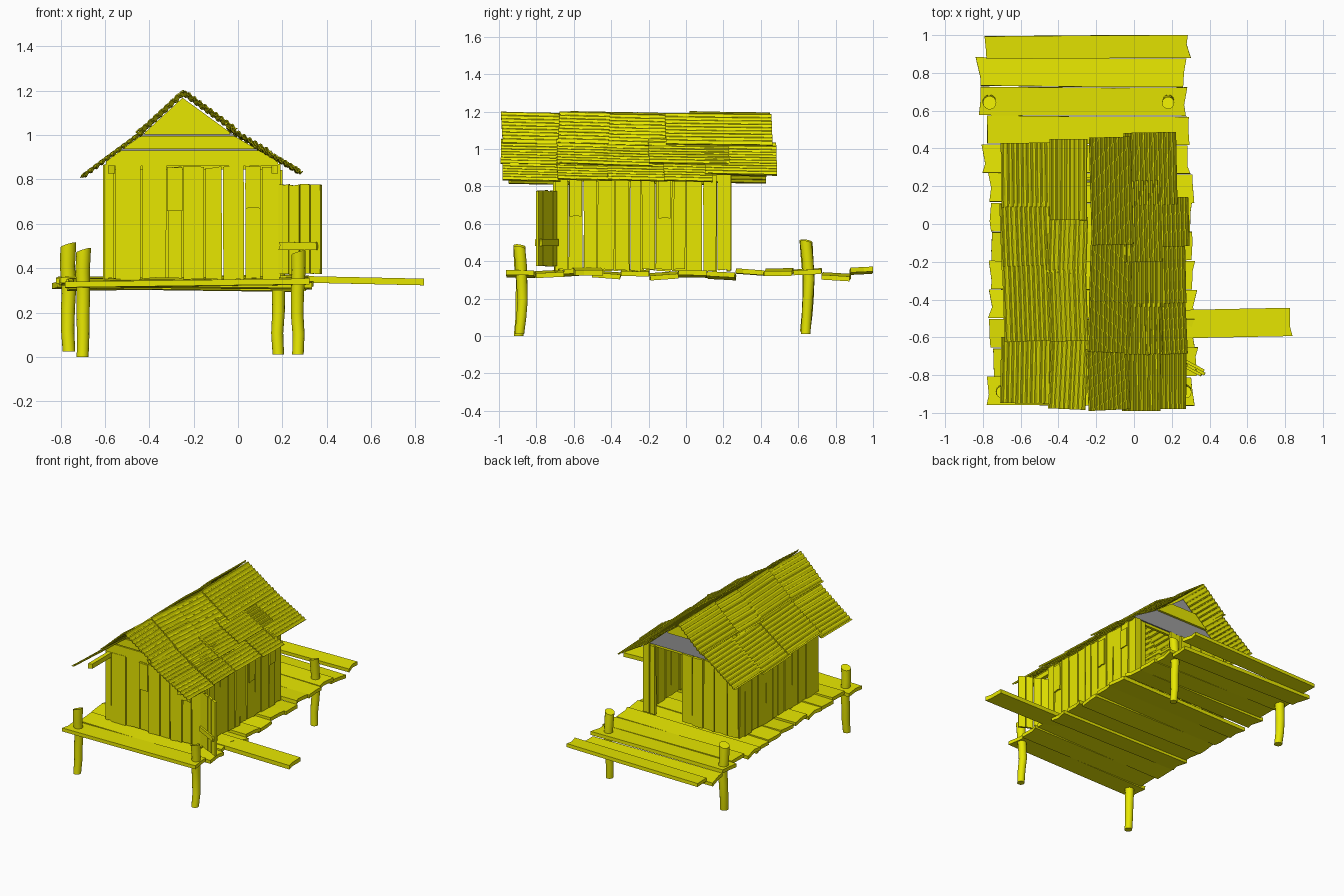
import bpy, bmesh, math, random
from mathutils import Matrix, Vector

random.seed(4)
if "Cube" in bpy.data.objects:
    bpy.data.objects.remove(bpy.data.objects["Cube"])


def material(name, rgb):
    m = bpy.data.materials.new(name)
    m.use_nodes = True
    m.diffuse_color = (*rgb, 1)
    m.node_tree.nodes["Principled BSDF"].inputs["Base Color"].default_value = (*rgb, 1)
    return m


YELLOW = material("yellow wood", (0.8, 0.8, 0.0))
GREY = material("grey board", (0.33, 0.33, 0.33))


def finish(name, bm, mat=YELLOW):
    bmesh.ops.recalc_face_normals(bm, faces=bm.faces)
    mesh = bpy.data.meshes.new(name)
    bm.to_mesh(mesh)
    bm.free()
    ob = bpy.data.objects.new(name, mesh)
    mesh.materials.append(mat)
    bpy.context.collection.objects.link(ob)
    return ob


def jit(a):
    return random.uniform(-a, a)


def frame(x, y, origin):
    """Matrix with the given local x and y directions."""
    x, y = Vector(x), Vector(y)
    m = Matrix((x, y, x.cross(y))).transposed().to_4x4()
    m.translation = origin
    return m


def slab(name, outline, thick, matrix, mat=YELLOW):
    """Flat outline given thickness and placed by a matrix."""
    bm = bmesh.new()
    face = bm.faces.new([bm.verts.new((u, v, -thick / 2)) for u, v in outline])
    top = bmesh.ops.extrude_face_region(bm, geom=[face])
    moved = [g for g in top["geom"] if isinstance(g, bmesh.types.BMVert)]
    bmesh.ops.translate(bm, verts=moved, vec=(0, 0, thick))
    bm.transform(matrix)
    return finish(name, bm, mat)


def plank(name, length, width, thick, matrix, rough=0.01):
    """Board along local x with ragged ends and a slightly uneven width."""
    l, w = length / 2, width / 2
    pts = [(-l + jit(rough), -w), (jit(l / 3), -w + jit(rough / 4)),
           (l + jit(rough), -w), (l - rough / 2 + jit(rough / 2), jit(w / 2)),
           (l + jit(rough), w), (jit(l / 3), w + jit(rough / 4)),
           (-l + jit(rough), w), (-l + rough / 2 + jit(rough / 2), jit(w / 2))]
    return slab(name, pts, thick, matrix)


# Deck of loose cross planks
heights = [.34, .34, .35, .335, .345, .33, .34, .33, .35, .35, .352, .325, .357]
lefts = [-.77, -.75, -.77, -.76, -.76, -.76, -.77, -.77, -.8, -.79, -.825, -.825, -.79]
rights = [.31, .33, .31, .32, .32, .31, .31, .32, .29, .29, .27, .27, .29]
for i, (z, a, b) in enumerate(zip(heights, lefts, rights)):
    y = min(-0.885 + 0.1535 * i, 0.937)
    m = (Matrix.Translation(((a + b) / 2, y, z - 0.008)) @ Matrix.Rotation(jit(0.008), 4, "Z")
         @ Matrix.Rotation(jit(0.016), 4, "Y") @ Matrix.Rotation(jit(0.08), 4, "X"))
    plank("deck_plank", b - a, 0.12 if i == 12 else 0.15, 0.026, m, 0.014)

# Gangway plank on the side
m = (Matrix.Translation((0.5, -0.525, 0.345)) @ Matrix.Rotation(0.02, 4, "Z")
     @ Matrix.Rotation(0.022, 4, "Y"))
plank("gangway_plank", 0.66, 0.15, 0.03, m, 0.01)


# Crooked round posts
def post(name, x, y, z0, z1, r):
    bm = bmesh.new()
    rings, sides = [], 14
    for k in range(6):
        t = k / 5
        cx, cy = x + jit(0.004), y + 0.014 * math.sin(t * 3) + jit(0.004)
        rad = r * (0.86 + 0.22 * t)
        slope = 0.3 if k == 5 else 0
        ring = []
        for s in range(sides):
            a = math.tau * s / sides
            dx, dy = rad * math.cos(a), rad * math.sin(a)
            ring.append(bm.verts.new((cx + dx, cy + dy, z0 + (z1 - z0) * t + slope * (dx - dy / 2))))
        rings.append(ring)
    for lo, hi in zip(rings, rings[1:]):
        for s in range(sides):
            n = (s + 1) % sides
            bm.faces.new((lo[s], lo[n], hi[n], hi[s]))
    bm.faces.new(rings[0])
    bm.faces.new(rings[-1])
    ob = finish(name, bm)
    bpy.ops.object.select_all(action="DESELECT")
    bpy.context.view_layer.objects.active = ob
    ob.select_set(True)
    bpy.ops.object.shade_smooth_by_angle()


post("front_right_post", -0.697, -0.895, 0, 0.48, 0.031)
post("front_left_post", 0.27, -0.89, 0.01, 0.47, 0.03)
post("back_right_post", -0.765, 0.64, 0.025, 0.505, 0.033)
post("back_left_post", 0.18, 0.64, 0.01, 0.5, 0.03)

# Plank walls
X0, X1, Y0, Y1 = -0.595, 0.18, -0.69, 0.23
UP = (0, 0, 1)


def wall(name, edges, along, fixed):
    for a, b in zip(edges, edges[1:]):
        z0, z1 = 0.35 + jit(0.006), 0.86 + jit(0.006)
        mid, zc, off = (a + b) / 2, (z0 + z1) / 2, fixed + jit(0.005)
        if along == "x":
            m = frame(UP, (1, 0, 0), (mid, off, zc))
        else:
            m = frame(UP, (0, 1, 0), (off, mid, zc))
        m = m @ Matrix.Rotation(jit(0.005), 4, "Z")
        plank(name, z1 - z0, b - a - 0.007, 0.02, m, 0.004)


side = [-.7, -.63, -.55, -.475, -.38, -.3, -.24, -.165, -.07, 0, .09, .165, .24]
wall("front_wall_plank", [-.605, -.555, -.435, -.32, -.25, -.15, -.07, .03, .105, .19], "x", Y0)
wall("left_wall_plank", side, "y", X1)
wall("right_wall_plank", [-y - 0.46 for y in reversed(side)], "y", X0)
wall("back_wall_plank", [-.605, -.51, -.4, -.31, -.22, -.13], "x", Y1)
wall("back_wall_plank", [.09, .135, .19], "x", Y1)

# Short patches nailed over the walls
for x, z, h in ((-.285, .755, .2), (.067, .765, .19)):
    plank("front_patch", h, 0.068, 0.012, frame(UP, (1, 0, 0), (x, Y0 - 0.014, z)), 0.003)
for y, z, h in ((-.59, .74, .2), (-.115, .73, .2), (.125, .74, .14)):
    plank("left_patch", h, 0.065, 0.012, frame(UP, (0, 1, 0), (X1 + 0.014, y, z)), 0.003)

# Eave beams running front to back along both side walls
for x in (X0 + 0.025, X1 - 0.015):
    plank("eave_beam", 1.16, 0.03, 0.035, frame((0, 1, 0), (-1, 0, 0), (x, -0.35, 0.845)), 0.006)
plank("door_lintel", 0.76, 0.02, 0.02, Matrix.Translation((-0.2, Y1 - 0.02, 0.855)), 0.004)

# Roof line, eave to ridge to eave
RIGHT = [(-.71, .80), (-.42, 1.015), (-.25, 1.172)]
LEFT = [(-.25, 1.172), (0, .99), (.3, .815)]


def roof_z(x, line):
    (xa, za), (xb, zb) = line[:2] if x < line[1][0] else line[1:]
    return za + (zb - za) * (x - xa) / (xb - xa)


def gable(name, z0, z1, y, thick, mat=YELLOW):
    """Horizontal board cut to the roof line."""
    xs = [X0 + (RIGHT[2][0] - X0) * k / 30 for k in range(31)]
    xs += [LEFT[0][0] + (X1 - LEFT[0][0]) * k / 30 for k in range(1, 31)]
    upper = [(x, min(z1, roof_z(x, RIGHT if x <= -.25 else LEFT) - 0.004)) for x in xs]
    upper = [p for p in upper if p[1] > z0 + 0.002]
    pts = [(upper[0][0], z0), (upper[-1][0], z0)] + upper[::-1]
    slab(name, pts, thick, frame((1, 0, 0), UP, (0, y, 0)), mat)


for z0, z1 in ((.86, .93), (.937, .995), (1.002, 1.17)):
    gable("front_gable_board", z0, z1, Y0 + jit(0.004), 0.018)
gable("back_gable_panel", .865, 1.17, Y1 - 0.005, 0.01, GREY)
gable("back_gable_board", .99, 1.08, Y1 + 0.01, 0.016)


# Overlapping corrugated roof sheets, ridges running front to back
def sheet(name, line, x0, x1, y0, y1, lift, turn):
    bm = bmesh.new()
    count = 4 * max(4, round((x1 - x0) / 0.025))
    rows = []
    for k in range(count + 1):
        x = x0 + (x1 - x0) * k / count
        z = roof_z(x, line) + lift + 0.0065 * math.sin(math.tau * k / 4 + 0.6)
        skew = turn * (x - (x0 + x1) / 2)
        half = turn * (y1 - y0) / 2
        rows.append([bm.verts.new((x + half * s, y + skew, z + tip))
                     for s, y, tip in ((1, y0, 0.004), (0, (y0 + y1) / 2, jit(0.001)), (-1, y1, -0.003))])
    for a, b in zip(rows, rows[1:]):
        for j in range(2):
            bm.faces.new((a[j], b[j], b[j + 1], a[j + 1]))
    ob = finish(name, bm)
    mod = ob.modifiers.new("thickness", "SOLIDIFY")
    mod.thickness = 0.005
    mod.offset = 0


def course(name, line, x0, x1, cuts, lift):
    for i, (a, b) in enumerate(zip(cuts, cuts[1:])):
        s = jit(0.015)
        sheet(name, line, x0 + s, x1 + (s if x1 != -.25 else 0), a - 0.01, b + 0.01,
              lift + 0.006 * (i % 2), jit(0.05))


course("right_lower_sheet", RIGHT, -.695, -.42, [-.94, -.61, -.23, .1, .42], 0.004)
course("right_upper_sheet", RIGHT, -.455, -.25, [-.97, -.61, -.25, .03, .44], 0.016)
course("left_lower_sheet", LEFT, .07, .285, [-.97, -.68, -.41, -.11, .13], 0.002)
course("left_middle_sheet", LEFT, -.06, .14, [-.98, -.68, -.43, -.19, .22], 0.011)
sheet("left_corner_sheet", LEFT, -.05, .225, .1, .485, 0.005, 0.02)
course("left_upper_sheet", LEFT, -.24, -.02, [-.975, -.67, -.42, -.1, .45], 0.02)

# Open shutter door hung on the front corner
angle = math.atan2(-0.1, 0.19)
d = Vector((math.cos(angle), math.sin(angle), 0))
n = Vector((d.y, -d.x, 0))
hinge = Vector((0.185, -0.695, 0))
for k in range(4):
    c = hinge + d * (0.027 + 0.054 * k)
    c.z = 0.575 + jit(0.003)
    plank("door_plank", 0.405, 0.05, 0.016, frame(UP, d, c), 0.003)
for face in (-1, 1):
    c = hinge + d * 0.108 + n * 0.014 * face
    c.z = 0.5
    plank("door_batten", 0.19, 0.035, 0.014, frame(d, UP, c), 0.005)
